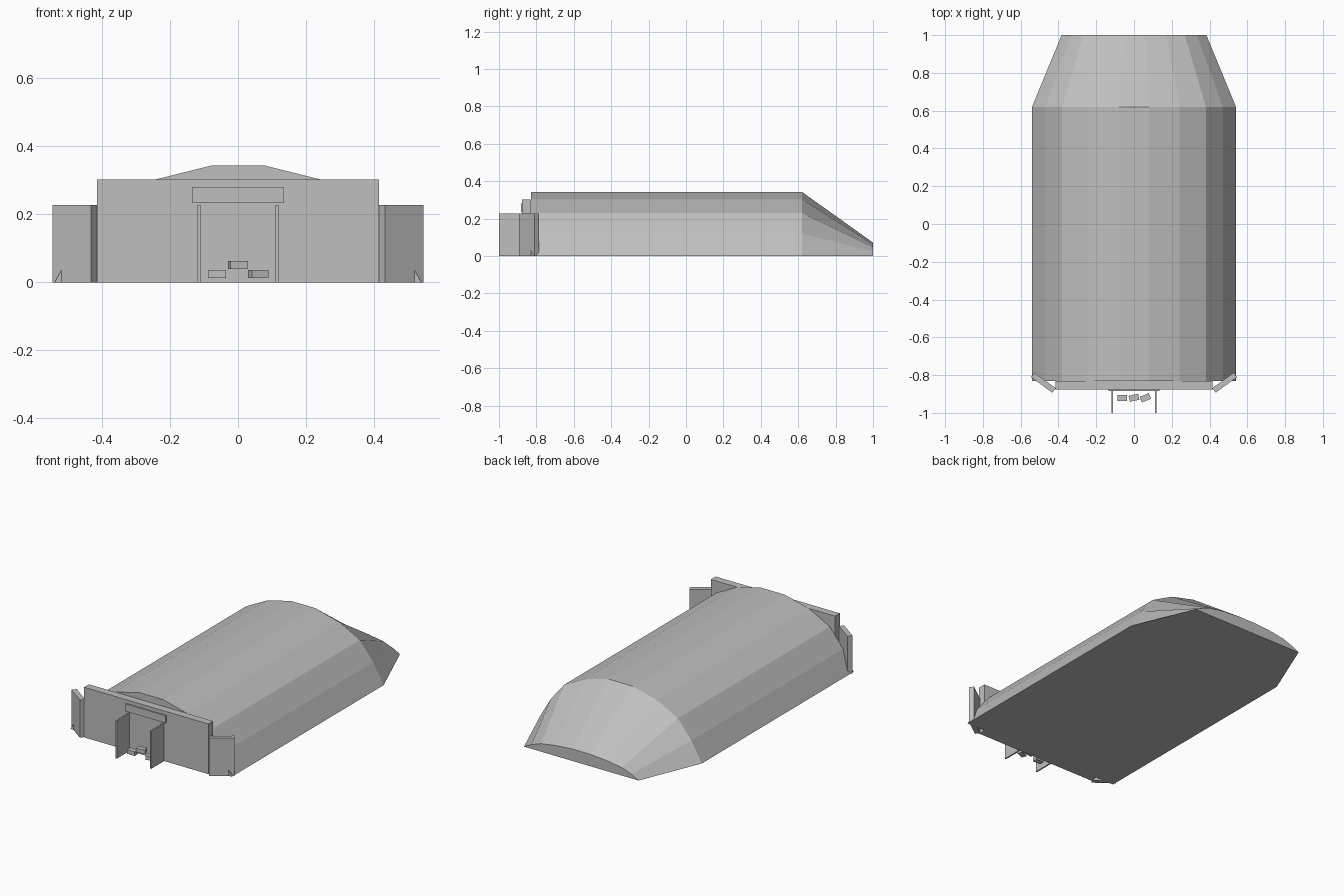
import bpy
import bmesh
from math import radians

default_cube = bpy.data.objects.get("Cube")
if default_cube:
    bpy.data.objects.remove(default_cube, do_unlink=True)

concrete = bpy.data.materials.new("concrete_grey")
concrete.use_nodes = True
grey = (0.52, 0.52, 0.52, 1)
concrete.diffuse_color = grey
concrete.node_tree.nodes["Principled BSDF"].inputs["Base Color"].default_value = grey


def add_object(name, bm):
    bmesh.ops.recalc_face_normals(bm, faces=bm.faces)
    mesh = bpy.data.meshes.new(name)
    bm.to_mesh(mesh)
    bm.free()
    mesh.materials.append(concrete)
    obj = bpy.data.objects.new(name, mesh)
    bpy.context.collection.objects.link(obj)
    return obj


def box(name, center, size, turn=0):
    bm = bmesh.new()
    bmesh.ops.create_cube(bm, size=1)
    bmesh.ops.scale(bm, vec=size, verts=bm.verts)
    obj = add_object(name, bm)
    obj.location = center
    obj.rotation_euler.z = radians(turn)
    return obj


# Vaulted shelter body: one arch section, lofted and tapered down at the back
half_arch = [(0.54, 0), (0.47, 0.12), (0.38, 0.23), (0.24, 0.303), (0.08, 0.343)]
arch = half_arch + [(-x, z) for x, z in reversed(half_arch)]
stations = [(-0.83, 1, 1), (0.62, 1, 1), (1.0, 0.71, 0.21)]  # y, width, height
bm = bmesh.new()
rings = [[bm.verts.new((x * w, y, z * h)) for x, z in arch] for y, w, h in stations]
count = len(arch)
for near, far in zip(rings, rings[1:]):
    for i in range(count - 1):
        bm.faces.new((near[i], near[i + 1], far[i + 1], far[i]))
bm.faces.new(rings[0])
bm.faces.new(rings[-1])
bm.faces.new([r[0] for r in rings] + [r[-1] for r in reversed(rings)])
add_object("shelter_vault", bm)

# Front wall with a thin lintel over the entrance
box("front_wall", (0, -0.853, 0.1515), (0.83, 0.046, 0.303))
box("entrance_lintel", (0, -0.879, 0.258), (0.27, 0.008, 0.045))

# Angled wing walls and entrance side panels
for side, label in ((1, "left"), (-1, "right")):
    box("wing_wall_" + label, (side * 0.48, -0.84, 0.114), (0.14, 0.03, 0.228), side * 36)
    box("entrance_panel_" + label, (side * 0.115, -0.938, 0.114), (0.009, 0.124, 0.228))

# Small loose blocks in the entrance
for i, (x, z, turn) in enumerate([(-0.062, 0.024, 0), (0, 0.051, 12), (0.06, 0.024, 22)]):
    box(f"entrance_block_{i + 1}", (x, -0.92, z), (0.052, 0.032, 0.024), turn)
